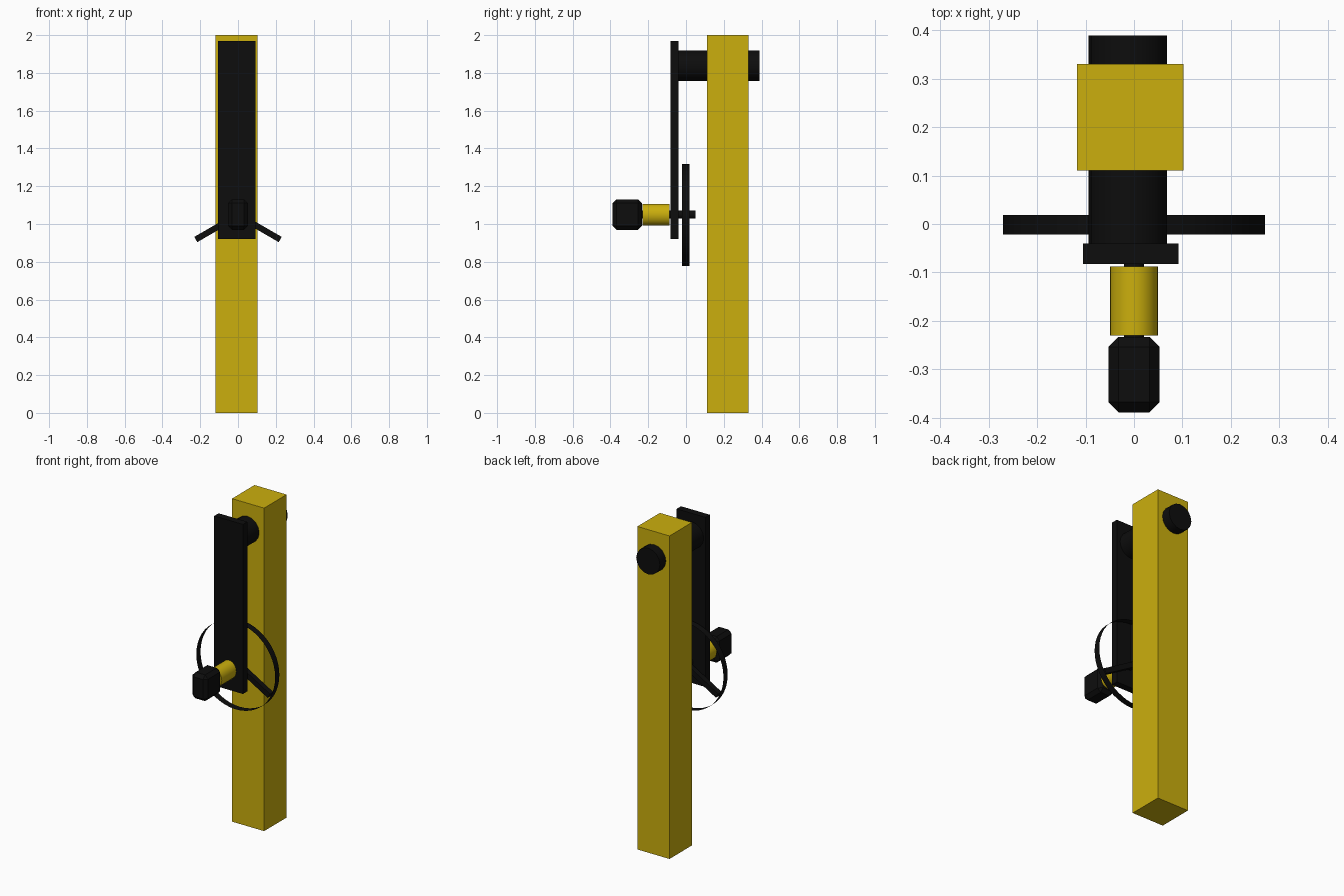
import bpy, math
from mathutils import Matrix

if "Cube" in bpy.data.objects:
    bpy.data.objects.remove(bpy.data.objects["Cube"])


def material(name, color):
    m = bpy.data.materials.new(name)
    m.diffuse_color = color
    m.use_nodes = True
    m.node_tree.nodes["Principled BSDF"].inputs["Base Color"].default_value = m.diffuse_color
    return m


YELLOW = material("yellow_paint", (0.6, 0.43, 0.004, 1))
BLACK = material("black_metal", (0.004, 0.004, 0.004, 1))


def box(name, lo, hi, mat):
    bpy.ops.mesh.primitive_cube_add(size=1)
    o = bpy.context.object
    o.name = name
    size = [b - a for a, b in zip(lo, hi)]
    mid = [(a + b) / 2 for a, b in zip(lo, hi)]
    o.data.transform(Matrix.Translation(mid) @ Matrix.Diagonal((*size, 1)))
    o.data.materials.append(mat)
    return o


def rod(name, x, z, rx, rz, y0, y1, mat, sides=24, fill='NGON'):
    """Cylinder along y, with an elliptical section if rx differs from rz."""
    bpy.ops.mesh.primitive_cylinder_add(vertices=sides, radius=1, depth=1, end_fill_type=fill)
    o = bpy.context.object
    o.name = name
    o.data.transform(Matrix.Translation((x, (y0 + y1) / 2, z))
                     @ Matrix.Diagonal((rx, y1 - y0, rz, 1))
                     @ Matrix.Rotation(math.pi / 2, 4, 'X'))
    o.data.materials.append(mat)
    bpy.ops.object.shade_smooth_by_angle(angle=math.radians(35))
    return o


HUB_Z = 1.047

# Upright post with the pivot shaft through its top
box("post", (-0.118, 0.11, 0), (0.102, 0.33, 2), YELLOW)
rod("pivot_shaft", -0.0125, 1.838, 0.081, 0.081, -0.05, 0.389, BLACK, 16)

# Hanging arm
box("arm", (-0.105, -0.083, 0.92), (0.092, -0.04, 1.97), BLACK)

# Pedal: axle, sleeve and chamfered grip
rod("axle", 0, HUB_Z + 0.003, 0.021, 0.021, -0.25, 0.05, BLACK, 16)
rod("sleeve", 0, HUB_Z + 0.003, 0.05, 0.057, -0.23, -0.088, YELLOW)
grip = box("grip", (-0.053, -0.389, 0.969), (0.053, -0.233, 1.131), BLACK)
bev = grip.modifiers.new("chamfer", 'BEVEL')
bev.width = 0.021
bev.segments = 1

# Thin wheel rim (an open band) with three spokes
rod("wheel_rim", 0, HUB_Z, 0.27, 0.27, -0.022, 0.019, BLACK, 48, 'NOTHING')
for i in range(3):
    spoke = box(f"spoke_{i + 1}", (-0.016, -0.018, 0), (0.016, 0.015, 0.258), BLACK)
    spoke.rotation_euler.y = i * math.tau / 3
    spoke.location.z = HUB_Z
